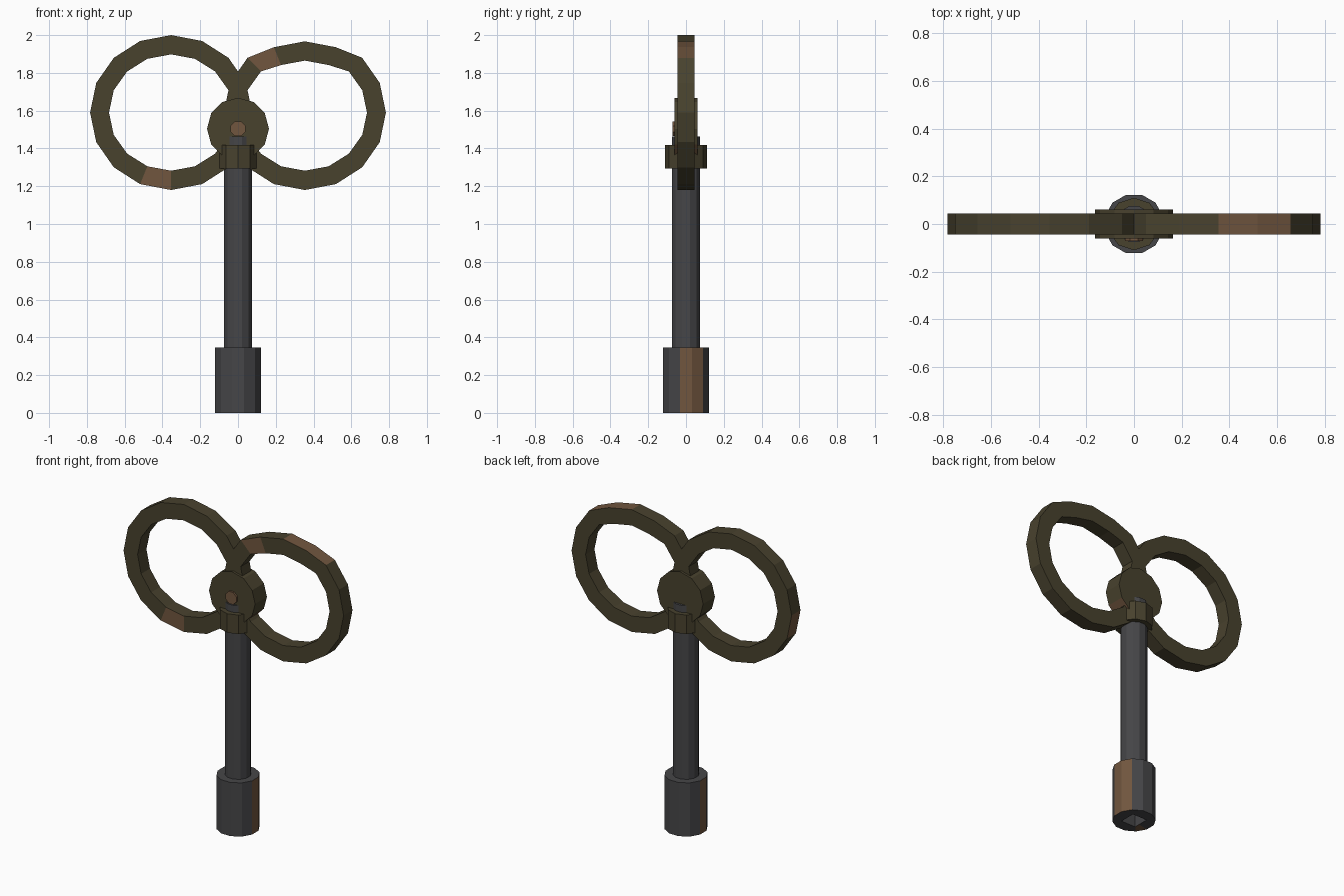
import bpy, bmesh
from math import sin, cos, radians, pi
from mathutils import Matrix

if "Cube" in bpy.data.objects:
    bpy.data.objects.remove(bpy.data.objects["Cube"])


def material(name, color):
    m = bpy.data.materials.new(name)
    m.use_nodes = True
    m.diffuse_color = (*color, 1)
    bsdf = next(n for n in m.node_tree.nodes if n.type == 'BSDF_PRINCIPLED')
    bsdf.inputs["Base Color"].default_value = (*color, 1)
    return m


OLIVE = material("olive_metal", (0.065, 0.054, 0.027))
STEEL = material("dark_steel", (0.061, 0.061, 0.065))
RUST = material("rust_brown", (0.165, 0.093, 0.049))


def finish(name, bm, mats):
    bmesh.ops.recalc_face_normals(bm, faces=bm.faces[:])
    mesh = bpy.data.meshes.new(name)
    bm.to_mesh(mesh)
    bm.free()
    for m in mats:
        mesh.materials.append(m)
    obj = bpy.data.objects.new(name, mesh)
    bpy.context.scene.collection.objects.link(obj)
    return obj


def bridge(bm, a, b):
    """Quads between two closed loops, one per segment."""
    n = len(a)
    return [bm.faces.new((a[i], a[(i + 1) % n], b[(i + 1) % n], b[i])) for i in range(n)]


def prism(name, sides, radius, start, low, high, mat, front=False, rusty=()):
    """Cylinder from low to high along z, or along y when front is set."""
    bm = bmesh.new()
    angles = [radians(start) + 2 * pi * i / sides for i in range(sides)]

    def place(a, h):
        u, v = radius * cos(a), radius * sin(a)
        return (u, h, v) if front else (u, v, h)

    ends = [[bm.verts.new(place(a, h)) for a in angles] for h in (low, high)]
    walls = bridge(bm, *ends)
    for end in ends:
        bm.faces.new(end)
    for i in rusty:
        walls[i].material_index = 1
    return finish(name, bm, [mat, RUST])


# Socket with a square hole in its lower end
bm = bmesh.new()
angles = [radians(15 + 30 * i) for i in range(12)]


def round_loop(r, z):
    return [bm.verts.new((r * cos(a), r * sin(a), z)) for a in angles]


def square_loop(half, z):
    return [bm.verts.new((half * cos(a) / max(abs(cos(a)), abs(sin(a))),
                          half * sin(a) / max(abs(cos(a)), abs(sin(a))), z)) for a in angles]


top, rim = round_loop(0.127, 0.345), round_loop(0.127, 0)
mouth, depth = square_loop(0.052, 0), square_loop(0.052, 0.2)
bm.faces.new(top)
walls = bridge(bm, top, rim)
base = bridge(bm, rim, mouth)
bridge(bm, mouth, depth)
bm.faces.new(depth)
for face in (walls[11], walls[0], walls[5], base[6]):
    face.material_index = 1
finish("socket", bm, [STEEL, RUST])

# Shaft, collar, hub and rivet
prism("shaft", 12, 0.0776, 15, 0.3, 1.462, STEEL)
prism("collar", 10, 0.11, 90, 1.295, 1.417, OLIVE)
hub = prism("hub", 12, 0.164, 0, -0.06, 0.06, OLIVE, front=True, rusty=(10,))
hub.matrix_world = Matrix.Translation((0, 0, 1.504))
rivet = prism("rivet", 8, 0.042, 22.5, -0.072, -0.05, RUST, front=True)
rivet.matrix_world = Matrix.Translation((0, 0, 1.504))


def handle_loop(name, side, dent, rusty_front, rusty_outer):
    """Oval ring; dent lowers its three topmost points."""
    bm = bmesh.new()
    n = 16

    def loop(rx, rz, y):
        verts = []
        for i in range(n):
            a = 2 * pi * i / n
            drop = dent if i in (3, 4, 5) else 0
            verts.append(bm.verts.new((side * 0.354 + rx * cos(a), y, 1.59 + rz * sin(a) - drop)))
        return verts

    of, ob = loop(0.429, 0.41, -0.045), loop(0.429, 0.41, 0.045)
    nf, nb = loop(0.329, 0.308, -0.045), loop(0.329, 0.308, 0.045)
    outer = bridge(bm, of, ob)
    front = bridge(bm, of, nf)
    bridge(bm, ob, nb)
    bridge(bm, nf, nb)
    for i in rusty_outer:
        outer[i].material_index = 1
    for i in rusty_front:
        front[i].material_index = 1
    finish(name, bm, [OLIVE, RUST])


# Two overlapping handle loops
handle_loop("left_handle_loop", 1, 0.033, (5,), (2, 3))
handle_loop("right_handle_loop", -1, 0, (11,), (8,))
